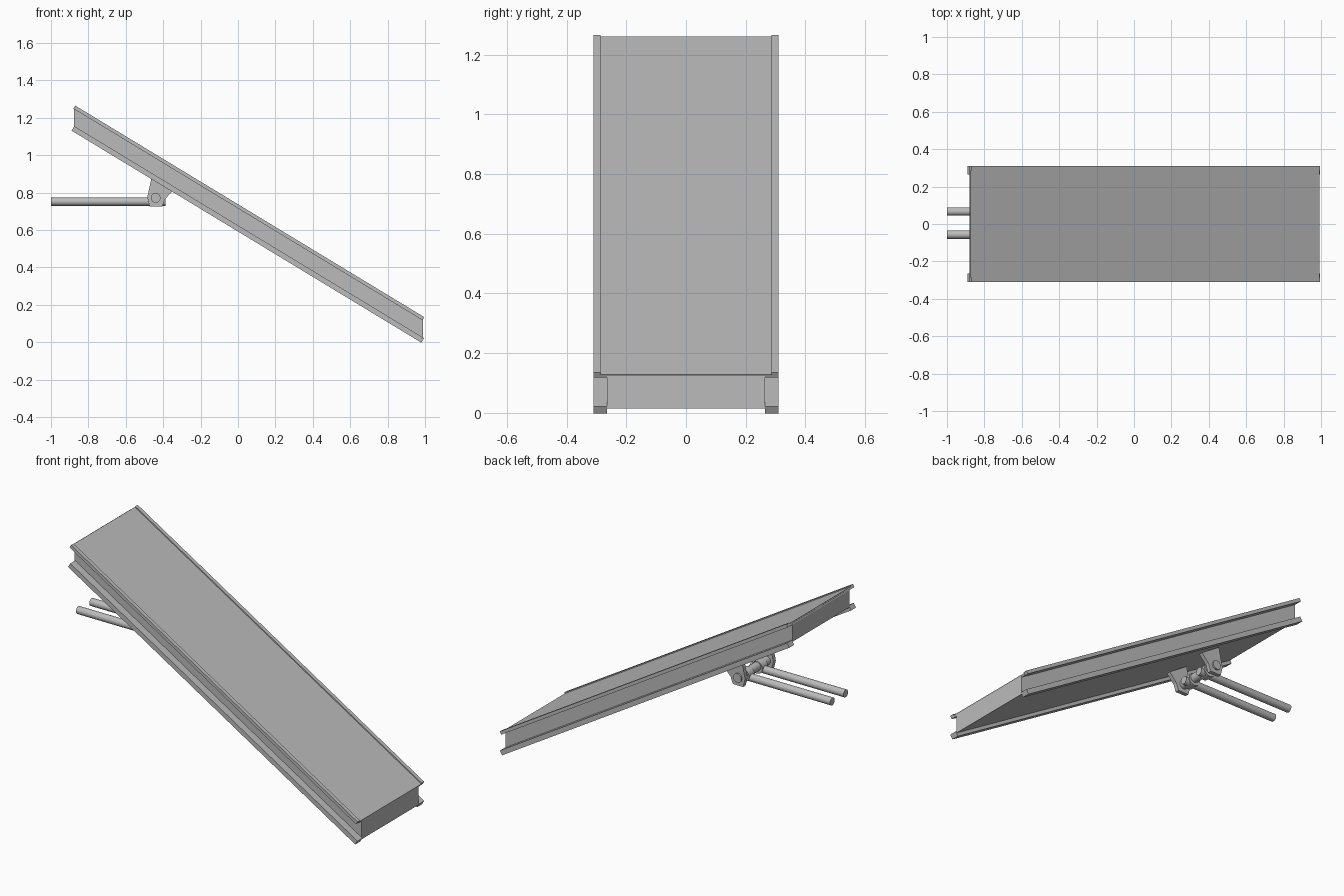
import bpy, bmesh, math
from mathutils import Vector, Matrix

cube = bpy.data.objects.get("Cube")
if cube:
    bpy.data.objects.remove(cube, do_unlink=True)

steel = bpy.data.materials.new("grey_steel")
steel.use_nodes = True
steel.diffuse_color = (0.5, 0.5, 0.5, 1)
steel.node_tree.nodes["Principled BSDF"].inputs["Base Color"].default_value = (0.5, 0.5, 0.5, 1)

SLOPE = 0.606                       # fall of the ramp per unit of x
DOWN = Vector((-SLOPE, -1)).normalized()   # across the ramp, in x and z


def add_object(name, bm):
    bmesh.ops.recalc_face_normals(bm, faces=bm.faces)
    mesh = bpy.data.meshes.new(name)
    bm.to_mesh(mesh)
    bm.free()
    mesh.materials.append(steel)
    obj = bpy.data.objects.new(name, mesh)
    bpy.context.collection.objects.link(obj)
    return obj


def prism(name, outline, y0, y1):
    """Extrude an x-z outline along y."""
    bm = bmesh.new()
    face = bm.faces.new([bm.verts.new((x, y0, z)) for x, z in outline])
    new = bmesh.ops.extrude_face_region(bm, geom=[face])["geom"]
    bmesh.ops.translate(bm, vec=(0, y1 - y0, 0),
                        verts=[v for v in new if isinstance(v, bmesh.types.BMVert)])
    return add_object(name, bm)


def rod(name, start, end, radius, sides=24):
    start, end = Vector(start), Vector(end)
    axis = end - start
    bm = bmesh.new()
    turn = axis.to_track_quat("Z", "Y").to_matrix().to_4x4()
    bmesh.ops.create_cone(bm, cap_ends=True, segments=sides, radius1=radius, radius2=radius,
                          depth=axis.length, matrix=Matrix.Translation((start + end) / 2) @ turn)
    obj = add_object(name, bm)
    bpy.ops.object.select_all(action="DESELECT")
    obj.select_set(True)
    bpy.context.view_layer.objects.active = obj
    bpy.ops.object.shade_smooth_by_angle(angle=math.radians(40))
    return obj


def sloped_bar(name, top_a, top_b, thickness, y0, y1):
    """Bar along the slope with square-cut ends."""
    a, b = Vector(top_a), Vector(top_b)
    prism(name, [a, b, b + DOWN * thickness, a + DOWN * thickness], y0, y1)


# Ramp body with upright ends
def slope_z(x, height):
    return height - SLOPE * x


left, right = -0.878, 0.99
prism("ramp_body", [(left, slope_z(left, 0.725)), (right, slope_z(right, 0.725)),
                    (right, slope_z(right, 0.614)), (left, slope_z(left, 0.614))], -0.265, 0.265)

# Deck plate
sloped_bar("deck_plate", (-0.873, slope_z(-0.873, 0.731)), (0.993, slope_z(0.993, 0.731)),
           0.013, -0.288, 0.288)

# Side rails, top and bottom
for side, sign in (("left", 1), ("right", -1)):
    sloped_bar(side + "_top_rail", (-0.87, slope_z(-0.87, 0.738)), (0.995, slope_z(0.995, 0.738)),
               0.019, *sorted((sign * 0.287, sign * 0.31)))
    sloped_bar(side + "_top_flange", (-0.874, slope_z(-0.874, 0.73)), (0.991, slope_z(0.991, 0.73)),
               0.012, *sorted((sign * 0.262, sign * 0.31)))
    sloped_bar(side + "_bottom_flange", (-0.875, slope_z(-0.875, 0.625)),
               (0.995, slope_z(0.995, 0.625)), 0.028, *sorted((sign * 0.265, sign * 0.31)))

# Hinge brackets under the ramp
bracket = [(-0.46, 0.89), (-0.485, 0.775), (-0.472, 0.725), (-0.405, 0.725),
           (-0.39, 0.765), (-0.345, 0.815)]
for side, sign in (("left", 1), ("right", -1)):
    prism(side + "_bracket", bracket, *sorted((sign * 0.12, sign * 0.143)))

# Hinge pin
rod("hinge_pin", (-0.44, -0.152, 0.772), (-0.44, 0.152, 0.772), 0.026)

# Push rods with knuckles on the pin
for side, y in (("left", 0.067), ("right", -0.057)):
    rod(side + "_push_rod", (-1, y, 0.752), (-0.387, y, 0.752), 0.022)
    rod(side + "_knuckle", (-0.44, y - 0.026, 0.765), (-0.44, y + 0.026, 0.765), 0.036)
